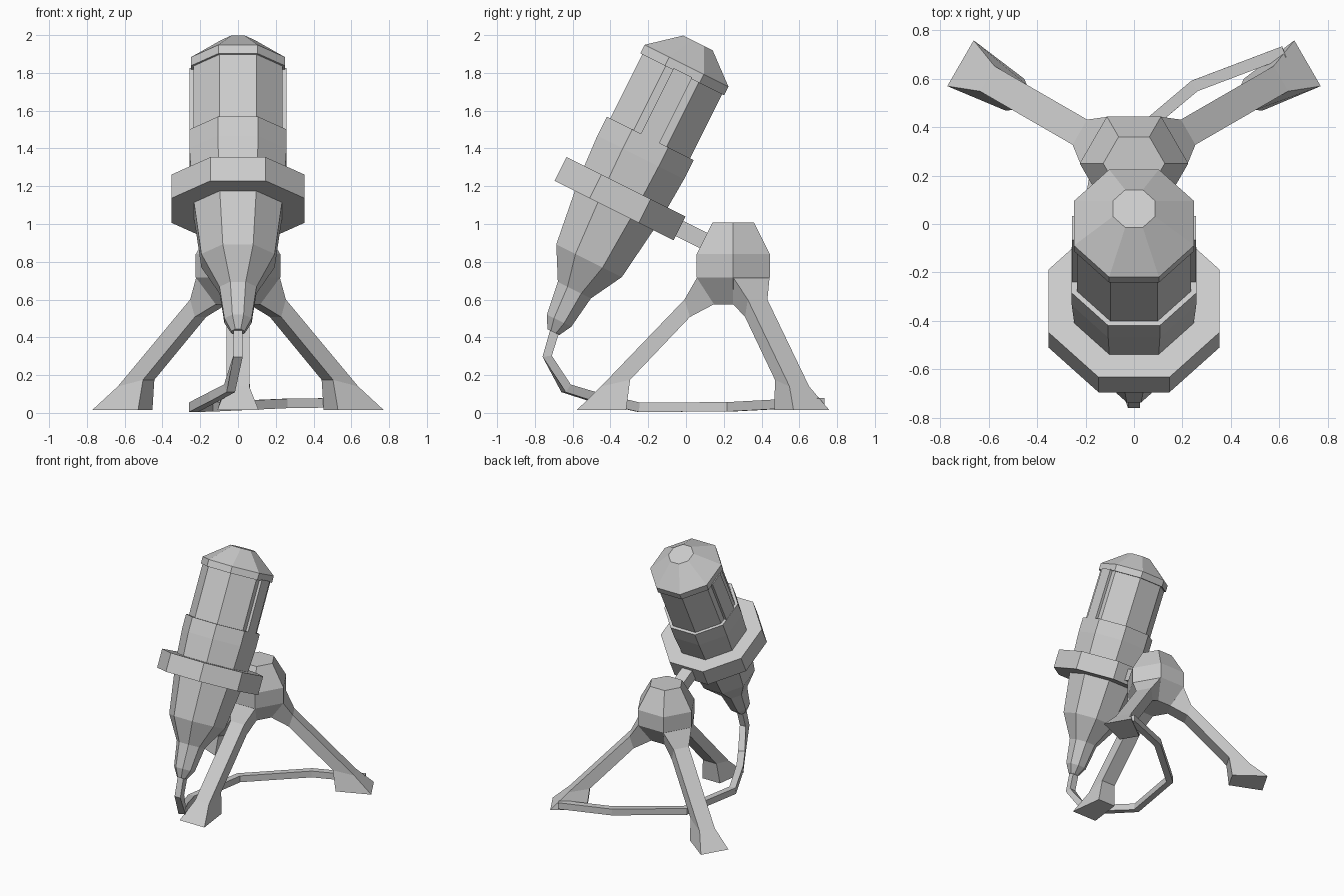
import bpy, bmesh
from math import pi, cos, sin, atan
from mathutils import Matrix, Vector

if "Cube" in bpy.data.objects:
    bpy.data.objects.remove(bpy.data.objects["Cube"])

# Tilted frame of the microphone: local z is its axis, origin at the ring centre
TILT = Matrix.Translation((0, -0.349, 1.134)) @ Matrix.Rotation(-atan(0.5), 4, 'X')


def loft(name, rings, matrix=Matrix()):
    """Closed flat-shaded solid through a list of equal-length point rings."""
    bm = bmesh.new()
    loops = [[bm.verts.new(p) for p in ring] for ring in rings]
    n = len(loops[0])
    for a, b in zip(loops, loops[1:]):
        for i in range(n):
            j = (i + 1) % n
            bm.faces.new((a[i], a[j], b[j], b[i]))
    bm.faces.new(loops[0][::-1])
    bm.faces.new(loops[-1])
    bmesh.ops.recalc_face_normals(bm, faces=bm.faces)
    mesh = bpy.data.meshes.new(name)
    bm.to_mesh(mesh)
    bm.free()
    ob = bpy.data.objects.new(name, mesh)
    ob.matrix_world = matrix
    bpy.context.collection.objects.link(ob)
    return ob


def turned(name, profile, sides, phase, matrix):
    """Prism-like turned part from (height, corner radius) pairs."""
    rings = [[(r * cos(phase + 2 * pi * i / sides), r * sin(phase + 2 * pi * i / sides), z)
              for i in range(sides)] for z, r in profile]
    return loft(name, rings, matrix)


def octagon(name, profile):
    """Eight-sided microphone part; radii are given to the flats."""
    return turned(name, [(z, r / cos(pi / 8)) for z, r in profile], 8, pi / 8, TILT)


def box(name, x, y, z, matrix):
    return loft(name, [[(x[0], y[0], h), (x[1], y[0], h), (x[1], y[1], h), (x[0], y[1], h)]
                       for h in z], matrix)


# Microphone body, from cable nozzle up to the cap
octagon("microphone_housing", [(-0.79, 0.035), (-0.722, 0.072), (-0.541, 0.098), (-0.367, 0.194),
                               (-0.06, 0.234), (0.06, 0.246), (0.245, 0.257), (0.357, 0.257)])
octagon("grille", [(0.34, 0.236), (0.745, 0.236)])
octagon("cap", [(0.736, 0.248), (0.787, 0.248), (0.922, 0.087)])
octagon("mount_ring", [(-0.07, 0.352), (0.07, 0.352)])

# Side struts between the grille halves
for side, s in (("left", -1), ("right", 1)):
    box(side + "_strut", (s * 0.2, s * 0.256), (-0.055, 0.055), (0.34, 0.745), TILT)

# Arm from the ring to the tripod hub
box("mount_arm", (-0.045, 0.045), (0.3, 0.66), (-0.045, 0.045), TILT)

# Six-sided tripod hub
HUB = Matrix.Translation((0, 0.25, 0))
turned("tripod_hub", [(0.575, 0.118), (0.718, 0.224), (0.84, 0.224), (1.007, 0.127)], 6, 0, HUB)

# Legs: sections of (top reach, z, half width, bottom reach, z, half width)
LEG = [(0.192, 0.716, 0.111, 0.102, 0.575, 0.059),
       (0.258, 0.600, 0.060, 0.229, 0.508, 0.060),
       (0.700, 0.140, 0.060, 0.546, 0.175, 0.060),
       (0.827, 0.016, 0.109, 0.567, 0.016, 0.076)]
rings = [[(rt, -wt, zt), (rt, wt, zt), (rb, wb, zb), (rb, -wb, zb)]
         for rt, zt, wt, rb, zb, wb in LEG]
for name, angle in (("right_leg", pi / 6), ("left_leg", 5 * pi / 6), ("front_leg", -pi / 2)):
    loft(name, rings, HUB @ Matrix.Rotation(angle, 4, 'Z'))

# Cable from the nozzle round to the right foot
PATH = [(0, -0.69, 0.45), (0, -0.735, 0.3), (-0.045, -0.635, 0.13), (-0.13, -0.49, 0.085),
        (-0.235, -0.25, 0.03), (-0.155, 0.23, 0.032), (0.25, 0.57, 0.05), (0.62, 0.71, 0.055)]
path = [Vector(p) for p in PATH]
cable = []
for i, p in enumerate(path):
    before = (p - path[max(i - 1, 0)]).normalized()
    after = (path[min(i + 1, len(path) - 1)] - p).normalized()
    t = (before + after).normalized()
    side = Vector((1, 0, 0)) if i < 2 else t.cross(Vector((0, 0, 1))).normalized()
    up = side.cross(t)
    cable.append([p + 0.025 * (a * side + b * up)
                  for a, b in ((-1, -1), (1, -1), (1, 1), (-1, 1))])
loft("cable", cable)
